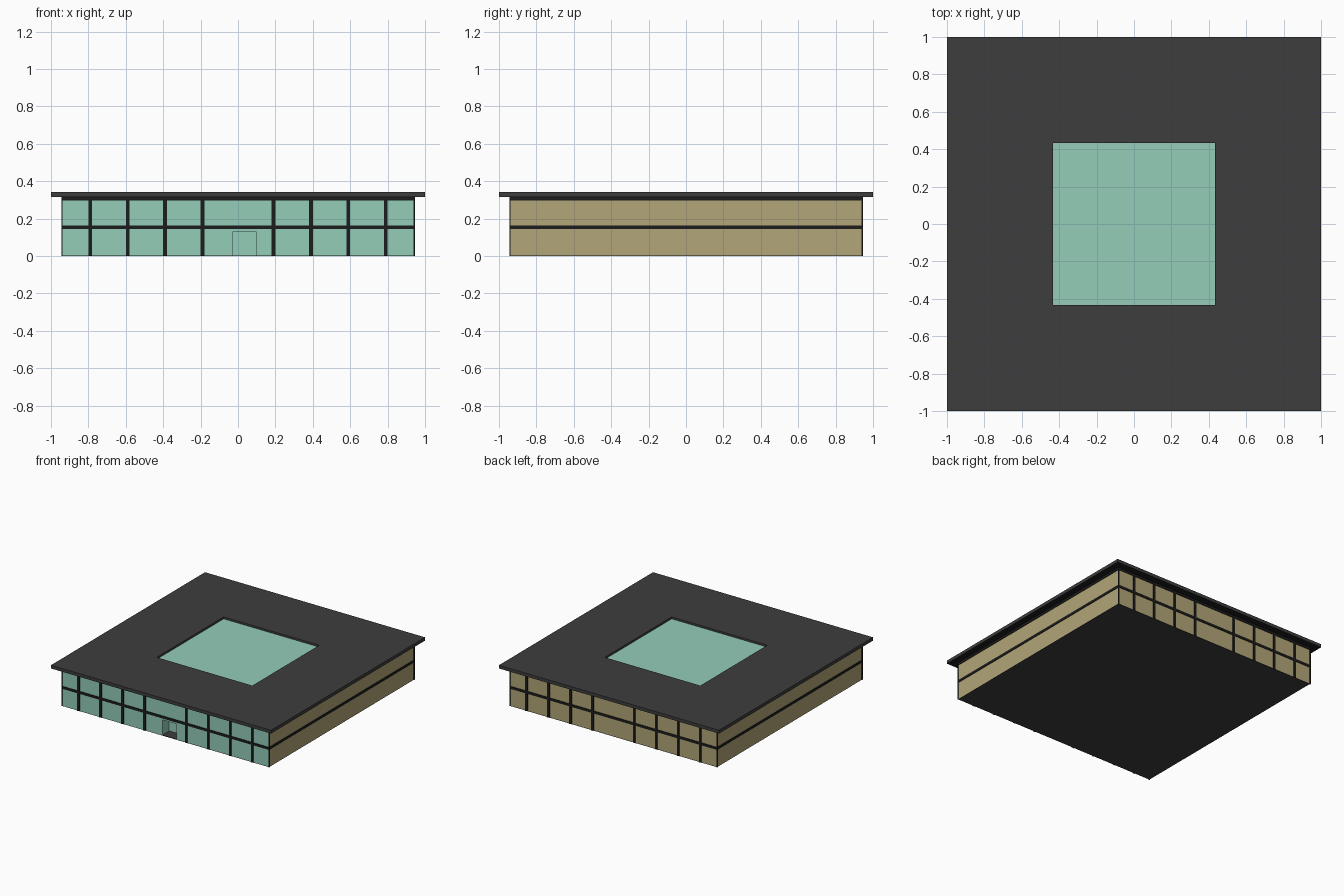
import bpy, bmesh
from mathutils import Vector

if "Cube" in bpy.data.objects:
    bpy.data.objects.remove(bpy.data.objects["Cube"])

W = 0.94          # half width of the walls
P = 0.945         # half width out to the frame bars
H = 0.315         # wall height
TOP = 0.342       # roof top


def material(name, hexcol):
    lin = []
    for i in (0, 2, 4):
        c = int(hexcol[i:i + 2], 16) / 255
        lin.append(c / 12.92 if c < 0.04045 else ((c + 0.055) / 1.055) ** 2.4)
    m = bpy.data.materials.new(name)
    m.diffuse_color = (*lin, 1)
    m.use_nodes = True
    m.node_tree.nodes["Principled BSDF"].inputs["Base Color"].default_value = m.diffuse_color
    return m


GLASS = material("green_glass", "93cdb9")
SAND = material("sand_wall", "b2a678")
DARK = material("dark_grey", "3d3d3d")
BLACK = material("black_frame", "1c1c1c")


def finish(name, bm, *mats):
    bmesh.ops.recalc_face_normals(bm, faces=bm.faces)
    me = bpy.data.meshes.new(name)
    bm.to_mesh(me)
    bm.free()
    ob = bpy.data.objects.new(name, me)
    for m in mats:
        me.materials.append(m)
    bpy.context.collection.objects.link(ob)
    return ob


def add_box(bm, lo, hi):
    lo, hi = Vector(lo), Vector(hi)
    vs = bmesh.ops.create_cube(bm, size=1)["verts"]
    for v in vs:
        v.co = Vector((v.co[i] * (hi[i] - lo[i]) + (hi[i] + lo[i]) / 2 for i in range(3)))


def boxes(name, mat, *pairs):
    bm = bmesh.new()
    for lo, hi in pairs:
        add_box(bm, lo, hi)
    return finish(name, bm, mat)


# Floor slab
boxes("floor", DARK, ((-W, -W, 0), (W, W, 0.004)))

# Plain side walls and back wall
boxes("side_walls", SAND, *[((min(s * W, s * (W - 0.03)), -W + 0.001, 0.001),
                             (max(s * W, s * (W - 0.03)), W, H)) for s in (-1, 1)])
boxes("back_wall", SAND, ((-W + 0.03, W - 0.03, 0.001), (W - 0.03, W, H)))

# Glass front with a notch for the recessed doorway
DEPTH = 0.09
bm = bmesh.new()
outline = [(-W, 0), (-0.03, 0), (-0.03, 0.13), (0.10, 0.13), (0.10, 0),
           (W, 0), (W, H), (-W, H)]
# inset the ends so the sand side walls show at the corners
outline = [(max(-W + 0.002, min(W - 0.002, x)), max(z, 0.001)) for x, z in outline]
face = bm.faces.new([bm.verts.new((x, -W, z)) for x, z in outline])
ext = bmesh.ops.extrude_face_region(bm, geom=[face])["geom"]
bmesh.ops.translate(bm, vec=(0, DEPTH, 0),
                    verts=[v for v in ext if isinstance(v, bmesh.types.BMVert)])
finish("glass_front", bm, GLASS)
boxes("door", GLASS, ((-0.03, -W + DEPTH, 0.004), (0.10, -W + DEPTH + 0.01, 0.13)))

# Upright bars on front and back, leaving a wide middle bay
bars = []
for x in (0.19, 0.39, 0.59, 0.79):
    for s in (-1, 1):
        for y0, y1 in ((-P, -W + 0.004), (W - 0.004, P)):
            bars.append(((s * x - 0.01, y0, 0), (s * x + 0.01, y1, H)))
boxes("upright_bars", BLACK, *bars)

# Thin corner posts
c = P - 0.008
boxes("corner_posts", BLACK, *[((min(sx * c, sx * P), min(sy * c, sy * P), 0),
                                (max(sx * c, sx * P), max(sy * c, sy * P), H))
                               for sx in (-1, 1) for sy in (-1, 1)])


# Horizontal bands running round all four walls
def band(name, z0, z1):
    i = W - 0.004
    boxes(name, BLACK,
          ((-P, -P, z0), (P, -i, z1)), ((-P, i, z0), (P, P, z1)),
          ((-P, -i, z0), (-i, i, z1)), ((i, -i, z0), (P, i, z1)))


band("middle_band", 0.144, 0.164)
band("top_band", 0.296, H + 0.002)

# Overhanging roof with a sunken skylight
bm = bmesh.new()
add_box(bm, (-1, -1, H), (1, 1, TOP))
bm.normal_update()
for f in bm.faces:
    if f.normal.z < -0.5:
        f.material_index = 2
top = next(f for f in bm.faces if f.normal.z > 0.5)
bmesh.ops.inset_region(bm, faces=[top], thickness=0.8)
pane = bmesh.ops.extrude_discrete_faces(bm, faces=[top])["faces"][0]
bmesh.ops.translate(bm, verts=pane.verts, vec=(0, 0, -0.016))
pane.material_index = 1
finish("roof_with_skylight", bm, DARK, GLASS, BLACK)
